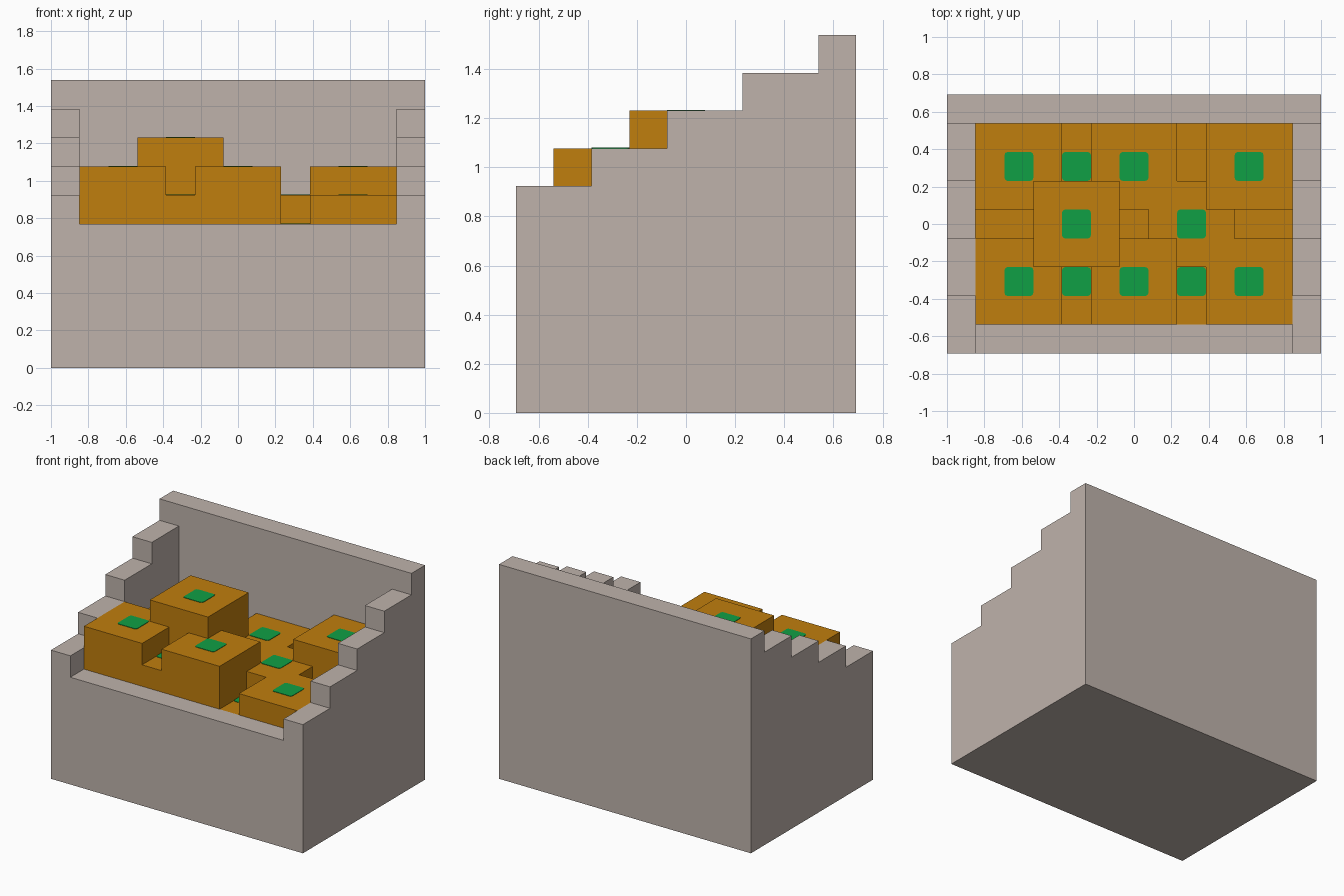
import bpy
import bmesh

U = 2 / 13  # one block unit: the bin is 13 wide, 9 deep, 10 tall

if "Cube" in bpy.data.objects:
    bpy.data.objects.remove(bpy.data.objects["Cube"], do_unlink=True)


def material(name, rgb):
    mat = bpy.data.materials.new(name)
    mat.use_nodes = True
    mat.diffuse_color = (*rgb, 1)
    mat.node_tree.nodes["Principled BSDF"].inputs["Base Color"].default_value = (*rgb, 1)
    return mat


GREY = material("warm_grey", (0.52, 0.45, 0.41))
ORANGE = material("orange", (0.53, 0.21, 0.004))
GREEN = material("green", (0.005, 0.35, 0.06))


def finish(name, bm, mat):
    bmesh.ops.recalc_face_normals(bm, faces=bm.faces)
    mesh = bpy.data.meshes.new(name)
    bm.to_mesh(mesh)
    bm.free()
    mesh.materials.append(mat)
    obj = bpy.data.objects.new(name, mesh)
    bpy.context.collection.objects.link(obj)
    return obj


def box(name, low, high, mat, corner=0):
    """Box between two corners in block units, with optional rounded upright edges."""
    bm = bmesh.new()
    bmesh.ops.create_cube(bm, size=1)
    for v in bm.verts:
        v.co = [U * (a if c < 0 else b) for c, a, b in zip(v.co, low, high)]
    if corner:
        upright = [e for e in bm.edges
                   if (e.verts[0].co - e.verts[1].co).xy.length < 1e-6]
        bmesh.ops.bevel(bm, geom=upright, offset=corner * U, segments=2,
                        profile=0.5, affect='EDGES')
    return finish(name, bm, mat)


# Stepped side walls, cut from one stair profile
stairs = [(-4.5, 0), (4.5, 0), (4.5, 10), (3.5, 10)]
for step in range(4):
    y, z = 3.5 - 2 * step, 9 - step
    stairs += [(y, z), (max(y - 2, -4.5), z)]
stairs[-1] = (-4.5, 6)


def side_wall(name, x):
    bm = bmesh.new()
    face = bm.faces.new([bm.verts.new((x * U, y * U, z * U)) for y, z in stairs])
    out = bmesh.ops.extrude_face_region(bm, geom=[face])["geom"]
    moved = [v for v in out if isinstance(v, bmesh.types.BMVert)]
    bmesh.ops.translate(bm, verts=moved, vec=(U, 0, 0))
    finish(name, bm, GREY)


side_wall("right_wall", -6.5)
side_wall("left_wall", 5.5)

# Front, back and bottom of the bin
box("front_wall", (-5.5, -4.5, 0), (5.5, -3.5, 5), GREY)
box("back_wall", (-5.5, 3.5, 0), (5.5, 4.5, 10), GREY)
box("bin_floor", (-5.5, -3.5, 0), (5.5, 3.5, 1), GREY)

# Level filling, with square crates stacked above it
FILL = 5
box("filling", (-5.5, -3.5, 1), (5.5, 3.5, FILL), ORANGE)

crate_tops = {
    (-4, -2): 7, (-2, -2): 6, (0, -2): 7, (2, -2): 5, (4, -2): 6,
    (-2, 0): 8, (2, 0): 6,
    (-4, 2): 6, (-2, 2): 5, (0, 2): 6, (4, 2): 7,
}
for (x, y), top in crate_tops.items():
    if top > FILL:
        box("crate", (x - 1.5, y - 1.5, FILL - 1), (x + 1.5, y + 1.5, top), ORANGE)
    # Green label on the crate lid
    box("crate_label", (x - 0.5, y - 0.5, top - 0.02),
        (x + 0.5, y + 0.5, top + 0.02), GREEN, corner=0.1)
